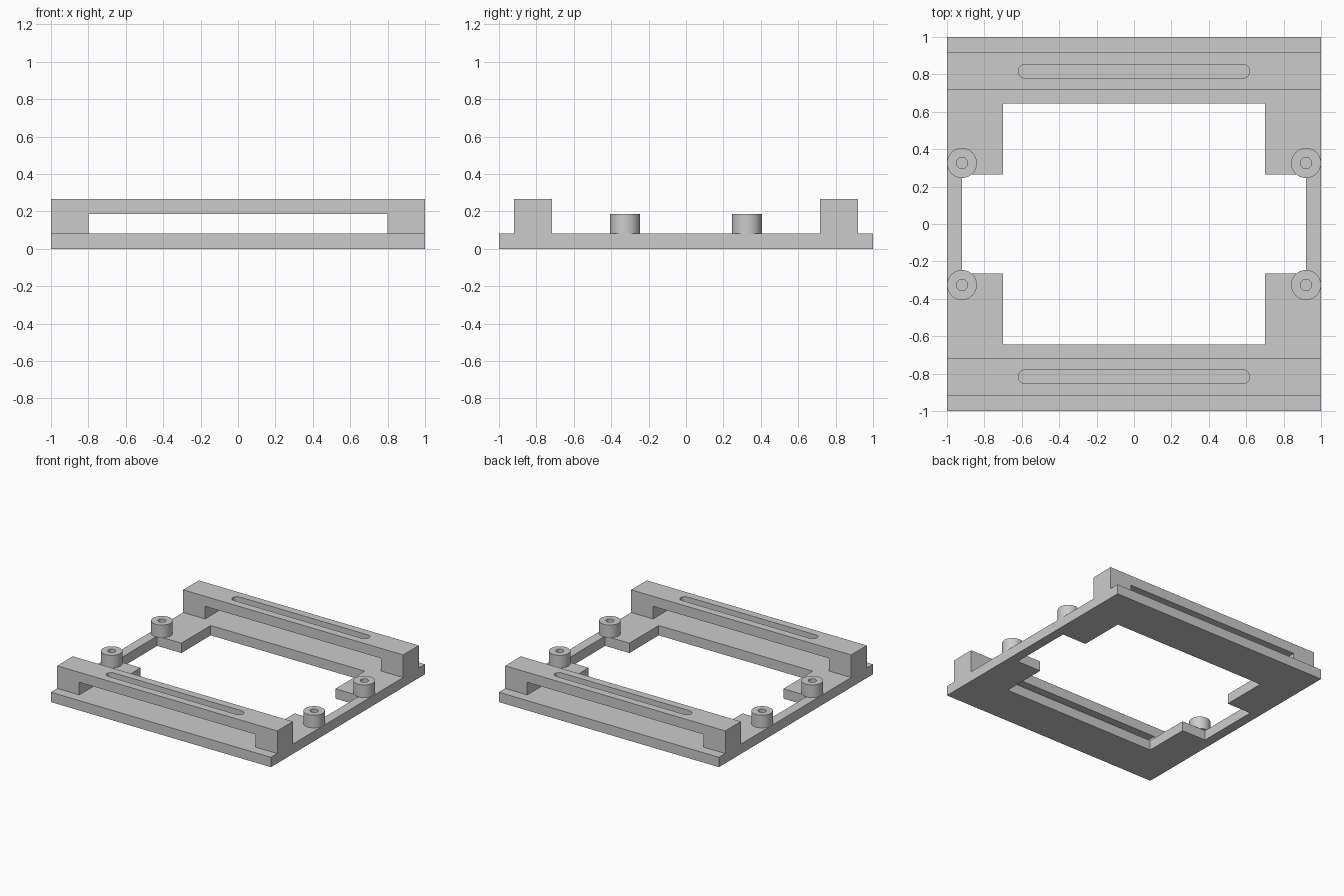
import bpy
import bmesh
from math import cos, sin, pi, radians

cube = bpy.data.objects.get("Cube")
if cube:
    bpy.data.objects.remove(cube, do_unlink=True)

# Heights and beam depth
BASE_TOP, DECK_BOTTOM, BEAM_TOP = 0.081, 0.185, 0.267
BEAM_Y, BEAM_DEPTH = 0.817, 0.203

grey = bpy.data.materials.new("light grey")
grey.use_nodes = True
grey.diffuse_color = (0.6, 0.6, 0.6, 1)
grey.node_tree.nodes["Principled BSDF"].inputs["Base Color"].default_value = (0.6, 0.6, 0.6, 1)


def prism(name, outline, z0, z1):
    """Extrude a counter-clockwise outline from z0 to z1."""
    bm = bmesh.new()
    face = bm.faces.new([bm.verts.new((x, y, z0)) for x, y in outline])
    top = bmesh.ops.extrude_face_region(bm, geom=[face])["geom"]
    bmesh.ops.translate(bm, vec=(0, 0, z1 - z0),
                        verts=[v for v in top if isinstance(v, bmesh.types.BMVert)])
    bmesh.ops.recalc_face_normals(bm, faces=bm.faces)
    mesh = bpy.data.meshes.new(name)
    bm.to_mesh(mesh)
    bm.free()
    mesh.materials.append(grey)
    obj = bpy.data.objects.new(name, mesh)
    bpy.context.collection.objects.link(obj)
    return obj


def rect(hx, hy, cy=0):
    return [(-hx, cy - hy), (hx, cy - hy), (hx, cy + hy), (-hx, cy + hy)]


def circle(cx, cy, r, n=48):
    return [(cx + r * cos(2 * pi * i / n), cy + r * sin(2 * pi * i / n)) for i in range(n)]


def slot(half_length, r, cy, n=16):
    pts = []
    for side, start in ((1, -pi / 2), (-1, pi / 2)):
        for i in range(n + 1):
            a = start + pi * i / n
            pts.append((side * (half_length - r) + r * cos(a), cy + r * sin(a)))
    return pts


def cut(obj, *cutters):
    """Subtract the cutters, bake the result and discard them."""
    for cutter in cutters:
        cutter.hide_render = True
        mod = obj.modifiers.new("cut", 'BOOLEAN')
        mod.operation, mod.solver, mod.object = 'DIFFERENCE', 'EXACT', cutter
    bpy.context.view_layer.update()
    baked = bpy.data.meshes.new_from_object(
        obj.evaluated_get(bpy.context.evaluated_depsgraph_get()))
    obj.modifiers.clear()
    obj.data = baked
    for cutter in cutters:
        bpy.data.objects.remove(cutter, do_unlink=True)


def smooth(obj):
    bpy.ops.object.select_all(action='DESELECT')
    obj.select_set(True)
    bpy.context.view_layer.objects.active = obj
    bpy.ops.object.shade_smooth_by_angle(angle=radians(30))


# Base frame with a cross-shaped opening that leaves four corner pads
quarter = [(0.92, 0.265), (0.70, 0.265), (0.70, 0.645)]
opening = (quarter + [(-x, y) for x, y in reversed(quarter)]
           + [(-x, -y) for x, y in quarter]
           + [(x, -y) for x, y in reversed(quarter)])
base = prism("base_frame", rect(1, 1), 0, BASE_TOP)
cut(base, prism("opening_cutter", opening, -0.1, 0.2))

# Bridge beams, each with a wide gap beneath and a long slot in the deck
for side, label in ((-1, "front"), (1, "back")):
    y = side * BEAM_Y
    beam = prism(label + "_beam", rect(1, BEAM_DEPTH / 2, y), BASE_TOP, BEAM_TOP)
    cut(beam,
        prism("gap_cutter", rect(0.80, 0.2, y), 0, DECK_BOTTOM),
        prism("slot_cutter", slot(0.618, 0.037, y), 0.12, 0.4))
    smooth(beam)

# Hollow standoff posts on the corner pads
for sx, x_label in ((-1, "right"), (1, "left")):
    for sy, y_label in ((-1, "front"), (1, "back")):
        x, y = sx * 0.92, sy * 0.326
        post = prism(f"{y_label}_{x_label}_post", circle(x, y, 0.08), BASE_TOP, DECK_BOTTOM)
        cut(post, prism("hole_cutter", circle(x, y, 0.03, 32), 0, 0.3))
        smooth(post)
